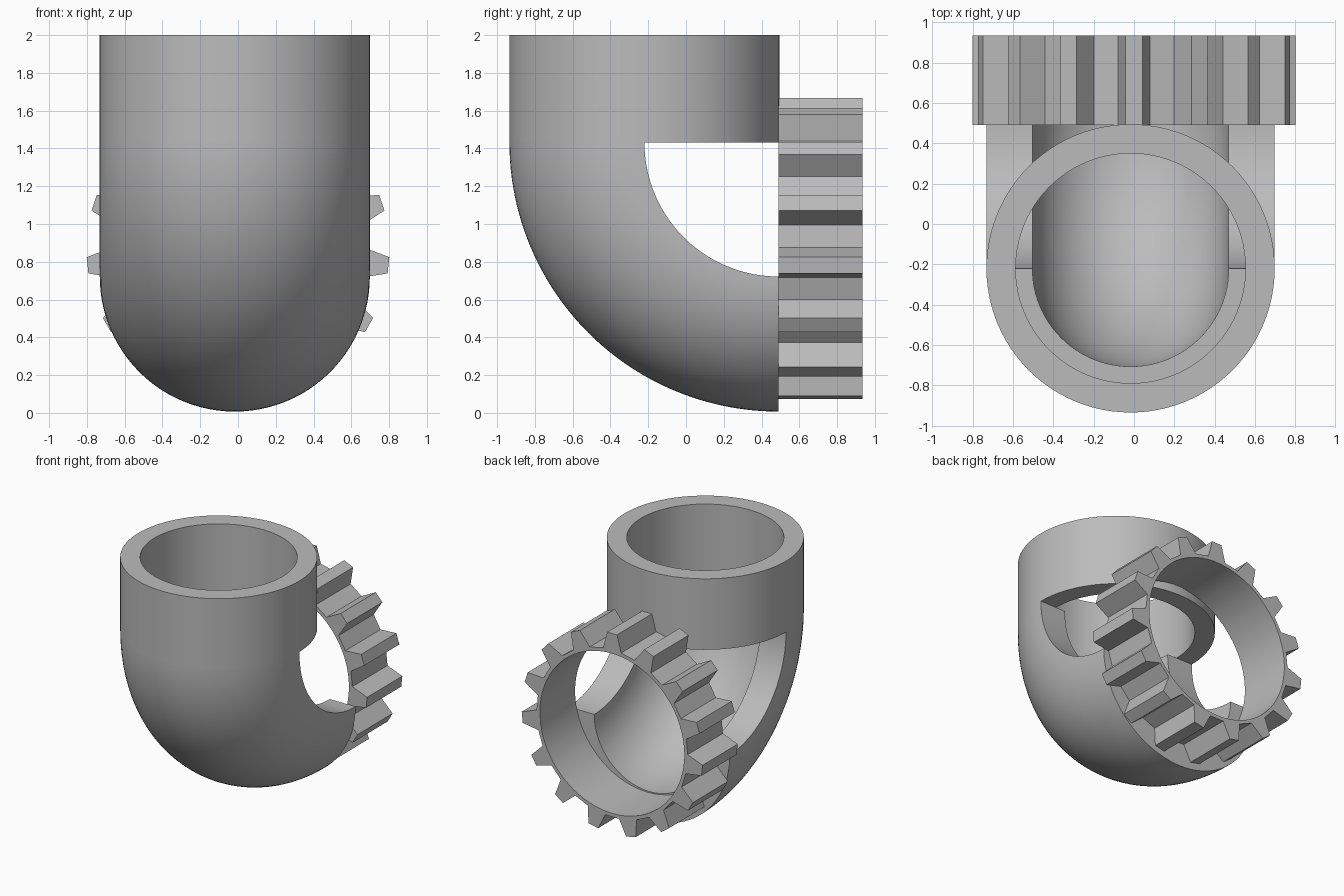
import bpy, bmesh
from math import sin, cos, pi, radians

cube = bpy.data.objects.get("Cube")
if cube:
    bpy.data.objects.remove(cube)

# Shared dimensions
CX, CY = -0.017, -0.22          # pipe axis
BEND_Y, BEND_Z = 0.49, 1.432    # centre of the bend
BEND_R = 0.71
OUTER, TUBE_BORE, ELBOW_BORE = 0.715, 0.57, 0.487

grey = bpy.data.materials.new("grey")
grey.use_nodes = True
colour = (0.5, 0.5, 0.5, 1)
grey.diffuse_color = colour
grey.node_tree.nodes["Principled BSDF"].inputs["Base Color"].default_value = colour


def loft(name, sections, closed):
    """Join matching closed cross-sections into one solid."""
    bm = bmesh.new()
    rings = [[bm.verts.new(p) for p in s] for s in sections]
    pairs = list(zip(rings, rings[1:]))
    if closed:
        pairs.append((rings[-1], rings[0]))
    for a, b in pairs:
        for i in range(len(a)):
            j = (i + 1) % len(a)
            bm.faces.new((a[i], a[j], b[j], b[i]))
    if not closed:
        # End caps as strips between the outer and inner arcs
        for ring in (rings[0], rings[-1]):
            n = len(ring)
            for i in range(n // 2 - 1):
                bm.faces.new((ring[i], ring[i + 1], ring[n - 2 - i], ring[n - 1 - i]))
    bmesh.ops.recalc_face_normals(bm, faces=bm.faces[:])
    mesh = bpy.data.meshes.new(name)
    bm.to_mesh(mesh)
    bm.free()
    mesh.materials.append(grey)
    obj = bpy.data.objects.new(name, mesh)
    bpy.context.collection.objects.link(obj)
    bpy.ops.object.select_all(action='DESELECT')
    obj.select_set(True)
    bpy.context.view_layer.objects.active = obj
    bpy.ops.object.shade_smooth_by_angle(angle=radians(25))
    return obj


# Upright tube
def tube_section(a):
    corners = ((TUBE_BORE, BEND_Z), (OUTER, BEND_Z), (OUTER, 2.0), (TUBE_BORE, 2.0))
    return [(CX + r * cos(a), CY + r * sin(a), z) for r, z in corners]


loft("upright_tube", [tube_section(2 * pi * i / 96) for i in range(96)], True)

# Open elbow: outer half of a pipe swept through a quarter turn
STEPS = 48
arc = [pi * i / STEPS for i in range(STEPS + 1)]
half_pipe = [(OUTER * cos(t), OUTER * sin(t)) for t in arc]
half_pipe += [(ELBOW_BORE * cos(t), ELBOW_BORE * sin(t)) for t in reversed(arc)]


def elbow_section(a):
    return [(CX + u, BEND_Y - (BEND_R + v) * cos(a), BEND_Z - (BEND_R + v) * sin(a))
            for u, v in half_pipe]


loft("open_elbow", [elbow_section(pi / 2 * i / STEPS) for i in range(STEPS + 1)], False)

# Toothed ring on the open end
TEETH, GEAR_Z = 15, 0.865
HOLE, ROOT, TIP = 0.64, 0.67, 0.802
BACK = 0.935
pitch = 2 * pi / TEETH
base, top = radians(6.8), radians(3.1)
outline = []
for k in range(TEETH):
    mid = pi / 2 + k * pitch
    outline += [(mid - base, ROOT), (mid - top, TIP), (mid + top, TIP), (mid + base, ROOT),
                (mid + pitch / 2, ROOT * cos(pitch / 2 - base))]


def gear_section(a, radius):
    corners = ((HOLE, BEND_Y), (radius, BEND_Y), (radius, BACK), (HOLE, BACK))
    return [(r * cos(a), y, GEAR_Z + r * sin(a)) for r, y in corners]


loft("toothed_ring", [gear_section(a, r) for a, r in outline], True)
